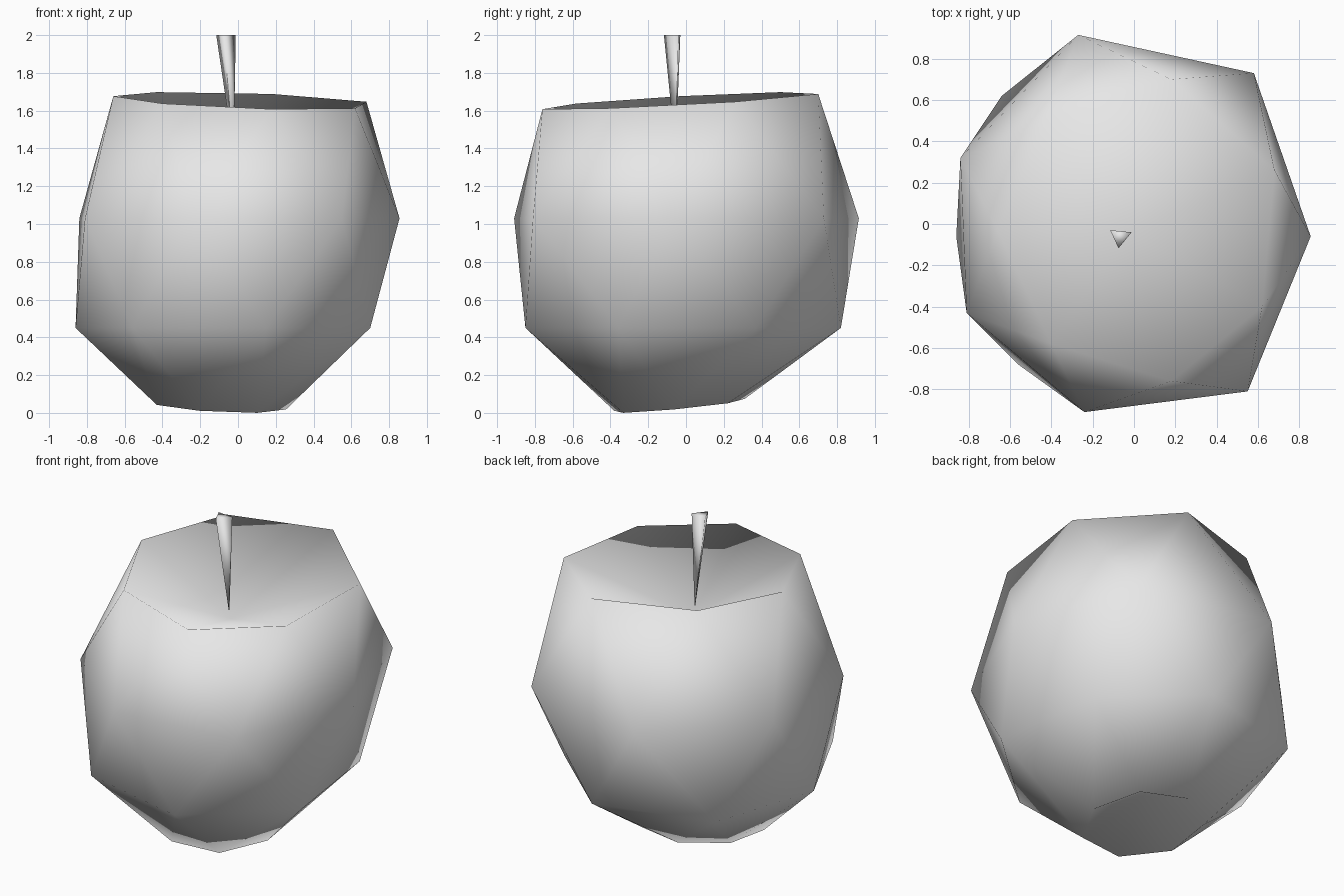
import bpy, bmesh, math

if "Cube" in bpy.data.objects:
    bpy.data.objects.remove(bpy.data.objects["Cube"])

grey = bpy.data.materials.new("light_grey")
grey.diffuse_color = (0.8, 0.8, 0.8, 1)
grey.use_nodes = True
grey.node_tree.nodes["Principled BSDF"].inputs["Base Color"].default_value = grey.diffuse_color


def finish(name, bm):
    """Turn a bmesh into a fully smooth shaded object."""
    bmesh.ops.recalc_face_normals(bm, faces=bm.faces)
    for f in bm.faces:
        f.smooth = True
    mesh = bpy.data.meshes.new(name)
    bm.to_mesh(mesh)
    bm.free()
    mesh.materials.append(grey)
    bpy.context.collection.objects.link(bpy.data.objects.new(name, mesh))


def heptagon(cx, cy, r, start):
    """Regular seven-sided outline."""
    return [(cx + r * math.cos(math.radians(start + i * 360 / 7)),
             cy + r * math.sin(math.radians(start + i * 360 / 7))) for i in range(7)]


# Fruit body: four seven-sided rings, each turned half a step from the next
bm = bmesh.new()


def ring(points, z, tilt_x=0, tilt_y=0):
    return [bm.verts.new((x, y, z + tilt_x * x + tilt_y * y)) for x, y in points]


base = ring(heptagon(-0.10, -0.04, 0.355, -4), 0.037, -0.05, 0.095)
lower = ring([(0.60, 0.37), (0.09, 0.82), (-0.64, 0.62), (-0.86, -0.06),
              (-0.56, -0.68), (0.15, -0.85), (0.70, -0.36)], 0.45)
middle = ring([(0.855, -0.06), (0.58, 0.73), (-0.27, 0.915), (-0.84, 0.32),
               (-0.81, -0.43), (-0.24, -0.91), (0.55, -0.81)], 1.03)
rim = ring([(0.68, 0.26), (0.18, 0.70), (-0.43, 0.50), (-0.66, -0.03),
            (-0.40, -0.58), (0.18, -0.76), (0.62, -0.40)], 1.656, -0.034, 0.055)


def zigzag(a, b):
    """Triangle band; ring b sits half a step after ring a."""
    for i in range(7):
        j = (i + 1) % 7
        bm.faces.new((a[i], a[j], b[i]))
        bm.faces.new((b[i], a[j], b[j]))


def dimple(loop, co):
    """Sunken fan closing a ring."""
    c = bm.verts.new(co)
    for i in range(7):
        bm.faces.new((loop[i], loop[(i + 1) % 7], c))


zigzag(base, lower)
zigzag(middle, lower)
zigzag(middle, rim)
dimple(rim, (-0.02, -0.04, 1.35))
dimple(base, (-0.09, -0.03, 0.22))
finish("fruit_body", bm)

# Stem: thin three-sided spike, widest at the top
bm = bmesh.new()
corners = ((-0.115, -0.03), (-0.012, -0.04), (-0.075, -0.117))
top = [bm.verts.new((x, y, 2)) for x, y in corners]
tip = [bm.verts.new((-0.025 + 0.05 * (x + 0.067), -0.055 + 0.05 * (y + 0.062), 1.41))
       for x, y in corners]
bm.faces.new(top)
bm.faces.new(tip)
for i in range(3):
    j = (i + 1) % 3
    bm.faces.new((top[i], top[j], tip[j], tip[i]))
finish("stem", bm)
